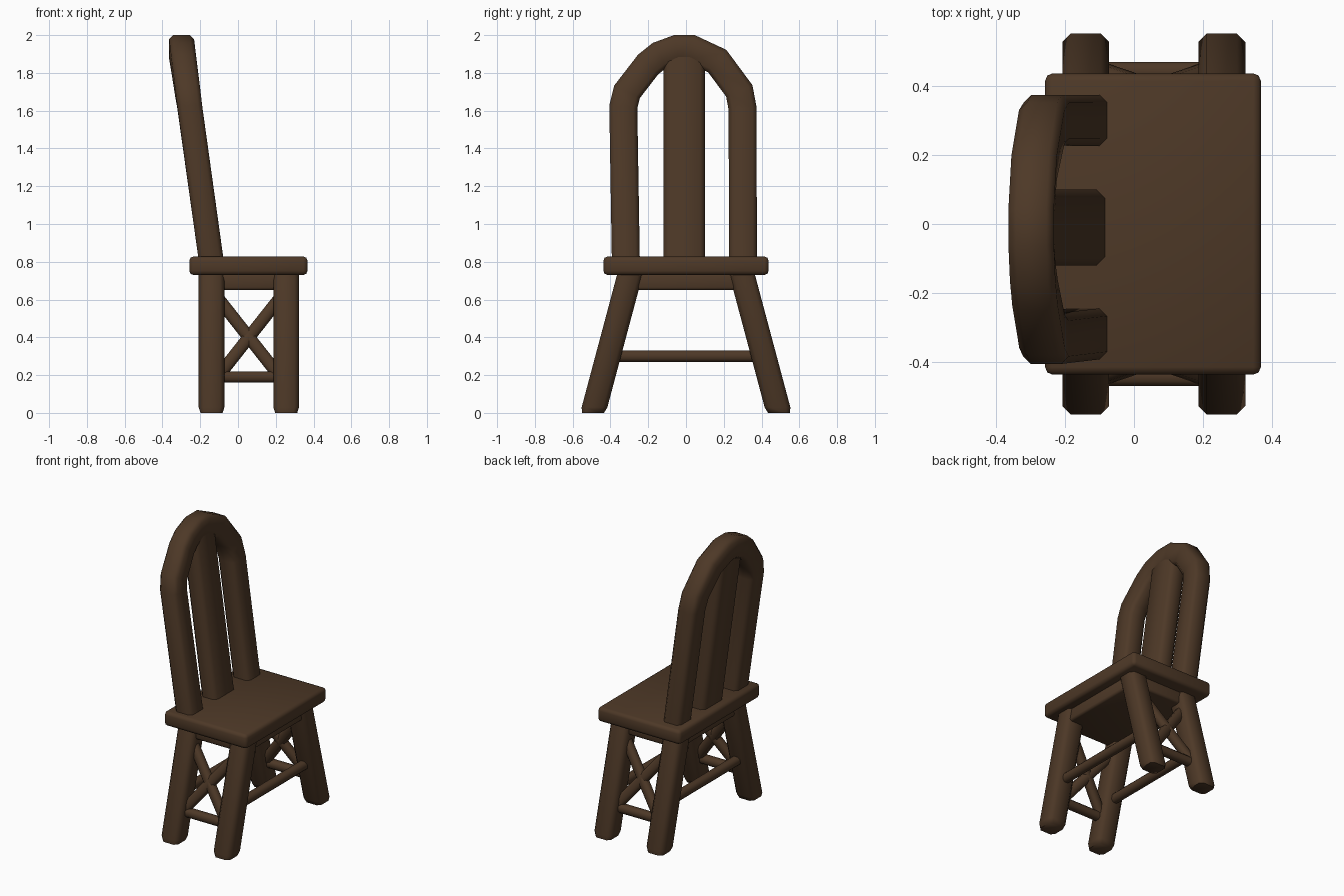
import bpy, bmesh
from mathutils import Vector

if "Cube" in bpy.data.objects:
    bpy.data.objects.remove(bpy.data.objects["Cube"])

wood = bpy.data.materials.new("dark brown wood")
wood.diffuse_color = (0.075, 0.04, 0.02, 1)
wood.use_nodes = True
wood.node_tree.nodes["Principled BSDF"].inputs["Base Color"].default_value = wood.diffuse_color


def finish(name, bm, angle=1.1):
    bmesh.ops.recalc_face_normals(bm, faces=bm.faces)
    me = bpy.data.meshes.new(name)
    bm.to_mesh(me)
    bm.free()
    me.materials.append(wood)
    ob = bpy.data.objects.new(name, me)
    bpy.context.collection.objects.link(ob)
    bpy.ops.object.select_all(action='DESELECT')
    ob.select_set(True)
    bpy.context.view_layer.objects.active = ob
    bpy.ops.object.shade_smooth_by_angle(angle=angle)
    return ob


def block(name, lo, hi, bevel):
    """Box between two corners with chamfered edges."""
    lo, hi = Vector(lo), Vector(hi)
    bm = bmesh.new()
    bmesh.ops.create_cube(bm, size=1)
    for v in bm.verts:
        v.co = Vector([(lo[i] + hi[i]) / 2 + v.co[i] * (hi[i] - lo[i]) for i in range(3)])
    bmesh.ops.bevel(bm, geom=bm.edges[:], offset=bevel, segments=2, profile=0.5, affect='EDGES')
    return finish(name, bm)


def beam(name, path, side, depth, cut, depth_axis=(1, 0, 0), scales=None, level=False):
    """Sweep a chamfered rectangle along a path with mitred joints."""
    pts = [Vector(p) for p in path]
    a, b = side, depth
    section = [(a, b - cut), (a - cut, b), (cut - a, b), (-a, b - cut),
               (-a, cut - b), (cut - a, -b), (a - cut, -b), (a, cut - b)]
    bm = bmesh.new()
    rings = []
    for i, p in enumerate(pts):
        t0 = (p - pts[i - 1]).normalized() if i else (pts[1] - p).normalized()
        t1 = (pts[i + 1] - p).normalized() if i < len(pts) - 1 else t0
        t = Vector((0, 0, 1)) if level else (t0 + t1).normalized()
        d = Vector(depth_axis)
        n = t.cross(d).normalized()
        if not level:
            n /= max(t.dot(t0), 0.5)
        s = scales[i] if scales else 1
        rings.append([bm.verts.new(p + (n * u + d * v) * s) for u, v in section])
    for r, q in zip(rings, rings[1:]):
        for k in range(8):
            bm.faces.new((r[k], r[(k + 1) % 8], q[(k + 1) % 8], q[k]))
    bm.faces.new(rings[0])
    bm.faces.new(rings[-1])
    return finish(name, bm)


def leg_y(z):
    return 0.487 - 0.267 * (z - 0.02)


def back_x(z):
    return -0.145 - 0.14 * (z - 0.83)


# Seat and the apron under it
block("seat", (-0.258, -0.437, 0.73), (0.368, 0.437, 0.828), 0.022)
block("apron", (-0.19, -0.35, 0.65), (0.305, 0.35, 0.74), 0.015)

# Splayed legs, side bars and crossed braces
for s, label in ((-1, "front"), (1, "rear")):
    for x, where in ((-0.14, "left"), (0.255, "right")):
        beam(f"{label}_{where}_leg",
             [(x, s * leg_y(z), z) for z in (0.0, 0.03, 0.74)],
             0.068, 0.068, 0.024, scales=(0.86, 1, 1), level=True)
    beam(f"{label}_low_bar", [(x, s * leg_y(0.19), 0.19) for x in (-0.12, 0.235)],
         0.029, 0.029, 0.015, depth_axis=(0, 1, 0))
    for z0, z1, tag in ((0.625, 0.175, "falling"), (0.175, 0.625, "rising")):
        beam(f"{label}_{tag}_brace",
             [(-0.12, s * leg_y(z0), z0), (0.235, s * leg_y(z1), z1)],
             0.033, 0.03, 0.016, depth_axis=(0, 1, 0))

# Long stretchers joining the leg pairs
for x, where in ((-0.14, "left"), (0.255, "right")):
    beam(f"{where}_stretcher", [(x, -0.38, 0.3), (x, 0.38, 0.3)], 0.03, 0.03, 0.016)

# Leaning arched back frame and its centre slat
arch = [(-0.318, 0.78), (-0.332, 1.62), (-0.312, 1.7), (-0.2, 1.845), (-0.14, 1.893),
        (-0.05, 1.926), (0.03, 1.926), (0.165, 1.863), (0.282, 1.705), (0.3, 1.61), (0.301, 0.78)]
beam("back_arch", [(back_x(z), y, z) for y, z in arch], 0.074, 0.066, 0.022)
beam("back_slat", [(back_x(z), -0.01, z) for z in (0.78, 1.9)], 0.11, 0.06, 0.024)
